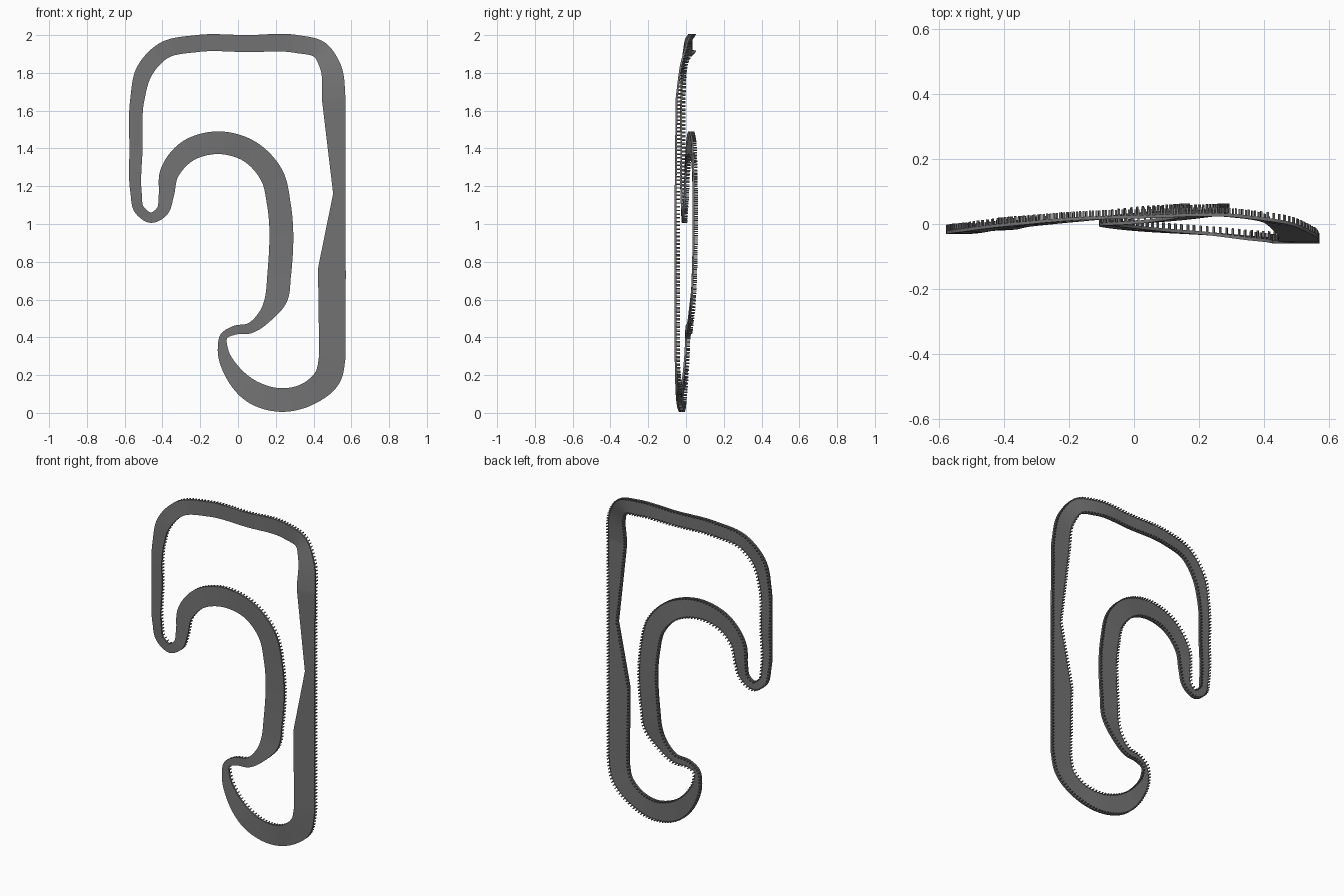
import bpy
import bmesh
from math import ceil
from mathutils import Vector

cube = bpy.data.objects.get("Cube")
if cube:
    bpy.data.objects.remove(cube, do_unlink=True)

THICK = 0.01        # depth of the road slab
POST = 0.028        # reach of the fence posts behind the road front
SPACING = 0.02
POST_WIDTH = 0.006


def material(name, value):
    mat = bpy.data.materials.new(name)
    mat.use_nodes = True
    colour = (value, value, value, 1)
    mat.diffuse_color = colour
    bsdf = mat.node_tree.nodes["Principled BSDF"]
    bsdf.inputs["Base Color"].default_value = colour
    bsdf.inputs["Roughness"].default_value = 0.8
    return mat


asphalt = material("asphalt grey", 0.17)

# Road centre line, section by section: x, z, road width, y of the front surface
top_bend = [
    (-0.22, 1.955, 0.09, 0.008), (0.05, 1.955, 0.09, 0.018),
    (0.31, 1.953, 0.095, 0.02), (0.435, 1.92, 0.095, 0.0),
    (0.49, 1.83, 0.11, -0.03)]
right_straight = [
    (0.507, 1.66, 0.125, -0.055), (0.537, 1.16, 0.066, -0.06),
    (0.497, 0.76, 0.147, -0.06), (0.5, 0.3, 0.14, -0.06)]
lower_hook = [
    (0.475, 0.19, 0.14, -0.057), (0.38, 0.105, 0.125, -0.05),
    (0.23, 0.068, 0.125, -0.035), (0.08, 0.11, 0.12, -0.025),
    (-0.025, 0.21, 0.09, -0.015), (-0.08, 0.335, 0.055, -0.007),
    (-0.075, 0.405, 0.04, -0.005), (-0.02, 0.437, 0.047, -0.002),
    (0.06, 0.447, 0.055, 0.005), (0.15, 0.52, 0.08, 0.015)]
middle_arch = [
    (0.203, 0.61, 0.12, 0.025), (0.217, 0.72, 0.125, 0.03),
    (0.217, 1.1, 0.125, 0.035), (0.18, 1.255, 0.125, 0.033),
    (0.06, 1.385, 0.12, 0.027), (-0.12, 1.43, 0.12, 0.012),
    (-0.275, 1.38, 0.115, 0.0), (-0.365, 1.265, 0.1, -0.008)]
left_hairpin = [
    (-0.38, 1.15, 0.08, -0.012), (-0.4, 1.07, 0.065, -0.018),
    (-0.46, 1.033, 0.055, -0.022), (-0.522, 1.075, 0.055, -0.026),
    (-0.54, 1.17, 0.06, -0.03), (-0.54, 1.4, 0.07, -0.03),
    (-0.533, 1.66, 0.075, -0.03), (-0.495, 1.81, 0.09, -0.025),
    (-0.395, 1.917, 0.09, -0.01)]

knots = [Vector(p) for p in
         top_bend + right_straight + lower_hook + middle_arch + left_hairpin]
count = len(knots)
straight = range(len(top_bend), len(top_bend) + len(right_straight) - 1)


def chord(i):
    return (knots[(i + 1) % count].xy - knots[i % count].xy).length


def slope(i):
    """Chord-weighted tangent at a knot."""
    a, b = chord(i - 1), chord(i)
    before = (knots[i % count] - knots[i - 1]) / a
    after = (knots[(i + 1) % count] - knots[i % count]) / b
    return (before * b + after * a) / (a + b)


# Closed smooth path, with straight runs along the right side
path = []
for i in range(count):
    a, b, length = knots[i], knots[(i + 1) % count], chord(i)
    steps = max(4, ceil(length / 0.015))
    for k in range(steps):
        t = k / steps
        if i in straight:
            path.append(a.lerp(b, t))
            continue
        s = t * t * (3 - 2 * t)
        path.append(a.lerp(b, s)
                    + slope(i) * length * t * (1 - t) ** 2
                    - slope((i + 1) % count) * length * t * t * (1 - t))

# Outer and inner edges at right angles to the centre line
outer, inner = [], []
for i, p in enumerate(path):
    along = (path[(i + 1) % len(path)].xy - path[i - 1].xy).normalized()
    side = Vector((-along.y, 0, along.x)) * p[2] / 2
    centre = Vector((p[0], p[3], p[1]))
    outer.append(centre + side)
    inner.append(centre - side)


def finish(name, bm, mat):
    bmesh.ops.recalc_face_normals(bm, faces=bm.faces)
    mesh = bpy.data.meshes.new(name)
    bm.to_mesh(mesh)
    bm.free()
    mesh.materials.append(mat)
    obj = bpy.data.objects.new(name, mesh)
    bpy.context.collection.objects.link(obj)
    return obj


def bridge(bm, rings):
    """Join consecutive rings of vertices into a closed tube."""
    for i, ring in enumerate(rings):
        following = rings[(i + 1) % len(rings)]
        for j in range(len(ring)):
            k = (j + 1) % len(ring)
            bm.faces.new((ring[j], ring[k], following[k], following[j]))


# Road slab
bm = bmesh.new()
back = Vector((0, THICK, 0))
bridge(bm, [[bm.verts.new(v) for v in (a, b, b + back, a + back)]
            for a, b in zip(outer, inner)])
road = finish("road", bm, asphalt)
bpy.context.view_layer.objects.active = road
road.select_set(True)
bpy.ops.object.shade_smooth_by_angle()


def add_post(bm, foot, along, inward):
    """Thin square post reaching back from the road edge."""
    a, b = along * POST_WIDTH / 2, inward * POST_WIDTH
    base = [foot - a, foot + a, foot + a + b, foot - a + b]
    low = [bm.verts.new(v + back / 2) for v in base]
    high = [bm.verts.new(v + Vector((0, POST, 0))) for v in base]
    bm.faces.new(low)
    bm.faces.new(high)
    for j in range(4):
        k = (j + 1) % 4
        bm.faces.new((low[j], low[k], high[k], high[j]))


# Rows of fence posts evenly spaced along both edges
for name, edge, other in (("outer_fence_posts", outer, inner),
                          ("inner_fence_posts", inner, outer)):
    bm = bmesh.new()
    travelled, target = 0, 0
    for i, p in enumerate(edge):
        j = (i + 1) % len(edge)
        step = edge[j] - p
        while target < travelled + step.length:
            t = (target - travelled) / step.length
            foot = p.lerp(edge[j], t)
            inward = (other[i].lerp(other[j], t) - foot).normalized()
            add_post(bm, foot, step.normalized(), inward)
            target += SPACING
        travelled += step.length
    finish(name, bm, asphalt)
